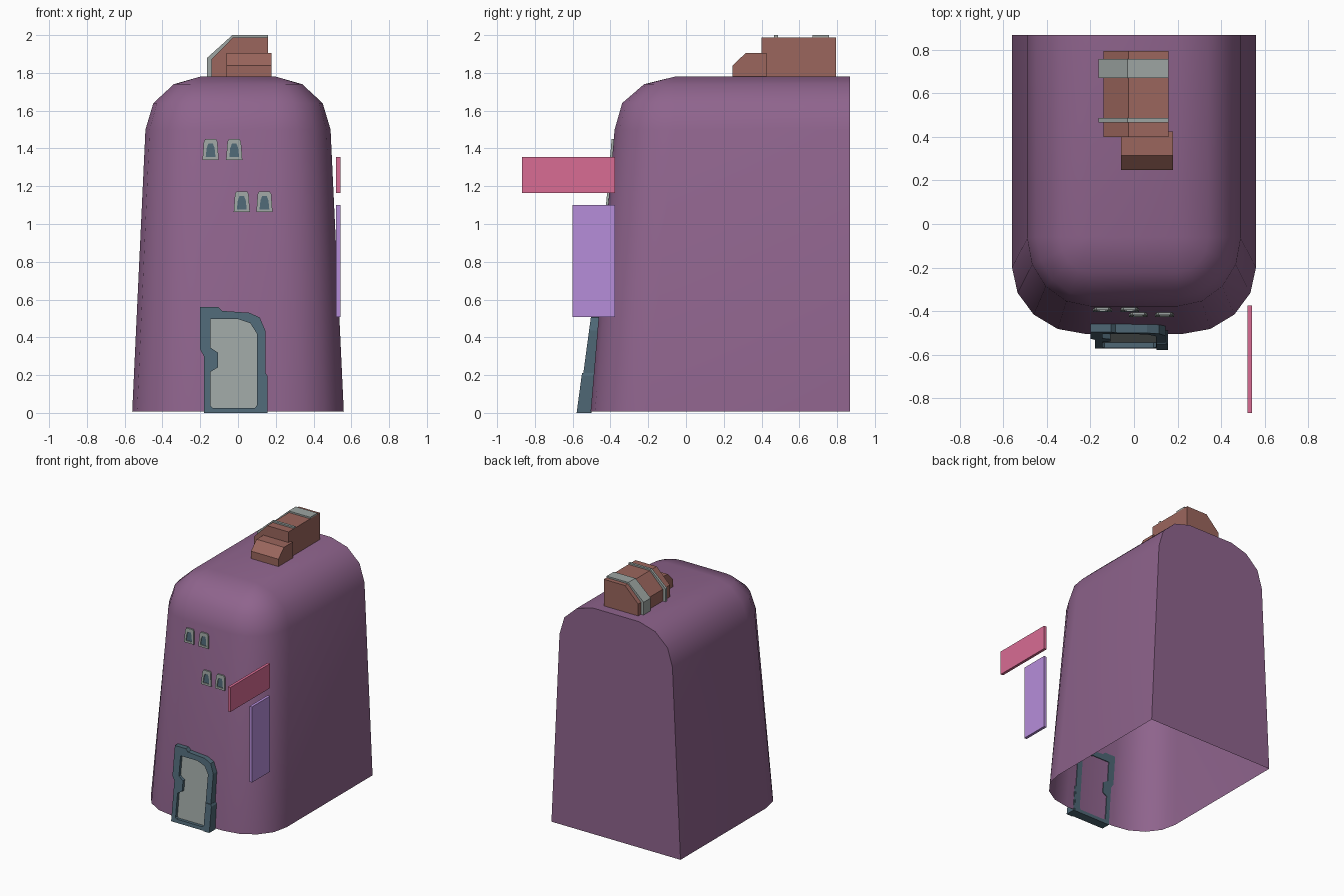
import bpy, bmesh, math

if "Cube" in bpy.data.objects:
    bpy.data.objects.remove(bpy.data.objects["Cube"])


def material(name, r, g, b):
    m = bpy.data.materials.new(name)
    lin = [((c / 255 + 0.055) / 1.055) ** 2.4 for c in (r, g, b)]
    m.diffuse_color = (*lin, 1)
    m.use_nodes = True
    m.node_tree.nodes["Principled BSDF"].inputs["Base Color"].default_value = m.diffuse_color
    return m


PLUM = material("plum wall", 143, 100, 141)
BRICK = material("brick", 155, 102, 93)
GREY = material("pale grey", 157, 165, 162)
SLATE = material("slate blue", 78, 103, 117)
PINK = material("pink sign", 216, 108, 148)
LILAC = material("lilac sign", 182, 141, 218)


def finish(bm, name, mat):
    bmesh.ops.recalc_face_normals(bm, faces=bm.faces[:])
    me = bpy.data.meshes.new(name)
    bm.to_mesh(me)
    bm.free()
    ob = bpy.data.objects.new(name, me)
    bpy.context.collection.objects.link(ob)
    me.materials.append(mat)
    return ob


def prism(name, mat, outline, front, back, hole=None):
    """Extrude a 2D outline (with optional hole) between two placing functions."""
    bm = bmesh.new()
    pairs = {}
    for pts in [outline] + ([hole] if hole else []):
        a = [bm.verts.new(front(*p)) for p in pts]
        b = [bm.verts.new(back(*p)) for p in pts]
        pairs.update(zip(a, b))
        n = len(a)
        for i in range(n):
            j = (i + 1) % n
            bm.faces.new((a[i], a[j], b[j], b[i]))
        if not hole:
            bm.faces.new(a)
            bm.faces.new(b[::-1])
    if hole:
        edges = [e for e in bm.edges if all(v in pairs for v in e.verts)]
        old = set(bm.faces)
        bmesh.ops.triangle_fill(bm, edges=edges, use_beauty=True)
        for f in [f for f in bm.faces if f not in old]:
            bm.faces.new([pairs[v] for v in reversed(f.verts[:])])
    return finish(bm, name, mat)


def along_y(y):
    return lambda x, z: (x, y, z)


def along_x(x):
    return lambda y, z: (x, y, z)


def sloped(y0, slope):
    return lambda x, z: (x, y0 + slope * z, z)


# Tower: rings with rounded front corners, shrinking into a domed top, flat back
BACK = 0.868
rings = [(0.008, 0.56, -0.505, 0.22, -0.20), (1.5, 0.49, -0.378, 0.2, -0.065),
         (1.64, 0.448, -0.338, 0.2, -0.06), (1.74, 0.34, -0.222, 0.2, -0.06),
         (1.78, 0.2, -0.06, 0.2, -0.06)]
bm = bmesh.new()
loops = []
for z, w, f, cx, cy in rings[:-1]:
    half = [(w, BACK)]
    for i in range(5):
        t = math.radians(22.5 * i)
        half.append((cx + (w - cx) * math.cos(t), cy + (f - cy) * math.sin(t)))
    pts = half + [(-x, y) for x, y in reversed(half)]
    loops.append([bm.verts.new((x, y, z)) for x, y in pts])
c = [bm.verts.new(p) for p in [(0.2, BACK, 1.78), (0.2, -0.06, 1.78),
                               (-0.2, -0.06, 1.78), (-0.2, BACK, 1.78)]]
loops.append([c[0]] + [c[1]] * 5 + [c[2]] * 5 + [c[3]])
for lo, hi in zip(loops, loops[1:]):
    for i in range(11):
        face = list(dict.fromkeys((lo[i], lo[i + 1], hi[i + 1], hi[i])))
        bm.faces.new(face)
bm.faces.new(c)
bm.faces.new([l[0] for l in loops] + [l[-1] for l in reversed(loops)])
tower = finish(bm, "tower", PLUM)
bpy.context.view_layer.objects.active = tower
tower.select_set(True)
bpy.ops.object.shade_smooth_by_angle(angle=math.radians(40))

# Chimney block with chamfered left side, and two straps over it
prism("chimney", BRICK,
      [(-0.14, 1.76), (0.158, 1.76), (0.158, 1.988), (-0.026, 1.988), (-0.14, 1.873)],
      along_y(0.40), along_y(0.793))
strap = [(-0.14, 1.76), (-0.14, 1.873), (-0.026, 1.988), (0.158, 1.988),
         (0.158, 2.0), (-0.03, 2.0), (-0.163, 1.88), (-0.163, 1.76)]
for name, y0, y1 in (("narrow_strap", 0.467, 0.487), ("wide_strap", 0.67, 0.758)):
    prism(name, GREY, strap, along_y(y0), along_y(y1))

# Lower chimney step with chamfered front
prism("chimney_step", BRICK,
      [(0.247, 1.76), (0.425, 1.76), (0.425, 1.905), (0.315, 1.905), (0.247, 1.838)],
      along_x(-0.06), along_x(0.178))

# Hanging sign plates beside the right wall
for name, mat, y0, z0, z1 in (("upper_sign", PINK, -0.868, 1.163, 1.355),
                              ("lower_sign", LILAC, -0.60, 0.507, 1.10)):
    prism(name, mat, [(y0, z0), (-0.375, z0), (-0.375, z1), (y0, z1)],
          along_x(0.52), along_x(0.542))

# Windows: tapered frames with recessed panes, following the wall slope
W0, WS = -0.505, 0.085
for i, (x, z) in enumerate(((-0.145, 1.34), (-0.02, 1.34), (0.02, 1.063), (0.14, 1.063))):
    def at(pts):
        return [(x + px, z + pz) for px, pz in pts]
    frame = at([(-0.043, 0), (0.043, 0), (0.036, 0.095), (0.028, 0.11),
                (-0.028, 0.11), (-0.036, 0.095)])
    pane = at([(-0.026, 0.015), (0.026, 0.015), (0.021, 0.062), (0.012, 0.085),
               (-0.012, 0.085), (-0.021, 0.062)])
    prism(f"window_frame_{i + 1}", GREY, frame, sloped(W0 - 0.012, WS),
          sloped(W0 + 0.004, WS), pane)
    prism(f"window_pane_{i + 1}", SLATE, pane, sloped(W0 - 0.006, WS),
          sloped(W0 + 0.004, WS))

# Door: crooked frame with a recessed panel and a notch at the lock
frame = [(-0.18, 0), (0.145, 0), (0.145, 0.435), (0.115, 0.505), (0.06, 0.53),
         (-0.085, 0.54), (-0.105, 0.56), (-0.2, 0.56), (-0.2, 0.335), (-0.18, 0.3)]
panel = [(-0.135, 0.027), (0.09, 0.027), (0.1, 0.04), (0.1, 0.42), (0.065, 0.475),
         (0.0, 0.497), (-0.145, 0.497), (-0.145, 0.345), (-0.107, 0.32),
         (-0.107, 0.24), (-0.145, 0.218), (-0.145, 0.037)]
prism("door_frame", SLATE, frame, sloped(-0.572, 0.135), sloped(-0.5, 0.085), panel)
prism("door_panel", GREY, panel, sloped(-0.548, 0.13), sloped(-0.508, 0.085))
prism("door_frame_foot", SLATE,
      [(0.104, 0), (0.156, 0), (0.156, 0.195), (0.147, 0.21), (0.104, 0.21)],
      sloped(-0.579, 0.135), sloped(-0.502, 0.085))
